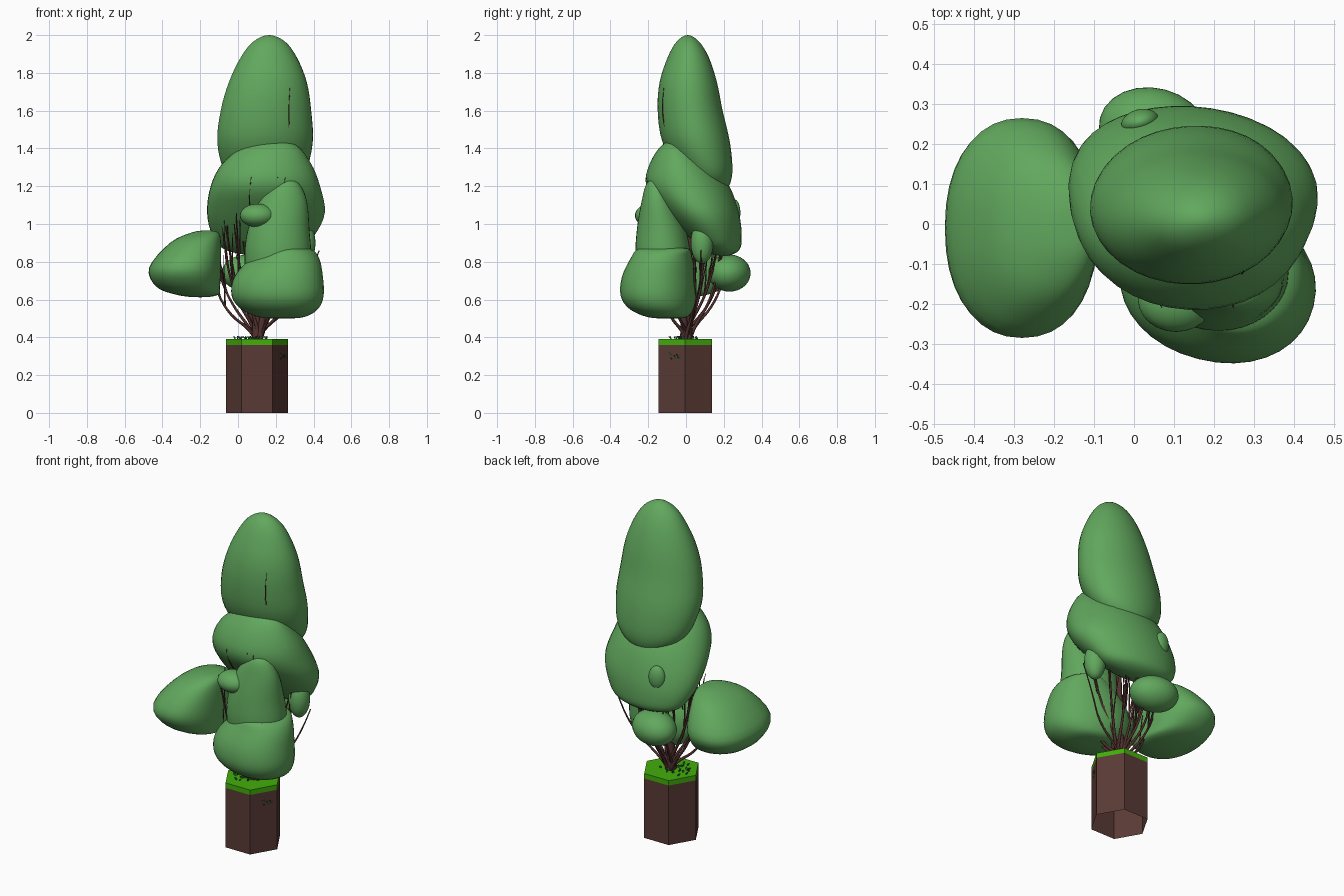
import bpy, bmesh, math, random
from mathutils import Vector

if "Cube" in bpy.data.objects:
    bpy.data.objects.remove(bpy.data.objects["Cube"])

random.seed(4)


def material(name, rgb):
    m = bpy.data.materials.new(name)
    m.diffuse_color = (*rgb, 1)
    m.use_nodes = True
    m.node_tree.nodes["Principled BSDF"].inputs["Base Color"].default_value = m.diffuse_color
    return m


LEAF = material("foliage_green", (0.12, 0.39, 0.11))
BARK = material("bark_brown", (0.085, 0.032, 0.028))
SOIL = material("soil_brown", (0.10, 0.042, 0.035))
GRASS = material("grass_green", (0.055, 0.42, 0.003))
SPROUT = material("sprout_green", (0.02, 0.12, 0.05))


def finish(name, bm, mat, smooth=False):
    me = bpy.data.meshes.new(name)
    bmesh.ops.recalc_face_normals(bm, faces=bm.faces)
    for f in bm.faces:
        f.smooth = smooth
    bm.to_mesh(me)
    bm.free()
    me.materials.append(mat)
    ob = bpy.data.objects.new(name, me)
    bpy.context.collection.objects.link(ob)
    return ob


def blob(name, sections, turn=0, power=1.0, sides=36, steps=4):
    """Smooth closed form through (z, cx, cy, rx, ry) sections, first and last are poles."""
    def ghost(s):
        return (s[0], s[1], s[2], -s[3], -s[4])
    pts = [ghost(sections[1])] + sections + [ghost(sections[-2])]
    rows = []
    for i in range(1, len(pts) - 2):
        for k in range(steps):
            t = k / steps
            rows.append([0.5 * (2 * b + (c - a) * t + (2 * a - 5 * b + 4 * c - d) * t * t
                                + (3 * b - a - 3 * c + d) * t ** 3)
                         for a, b, c, d in zip(*pts[i - 1:i + 3])])
    ct, st = math.cos(math.radians(turn)), math.sin(math.radians(turn))
    unit = []
    for j in range(sides):
        c, s = math.cos(2 * math.pi * j / sides), math.sin(2 * math.pi * j / sides)
        unit.append((math.copysign(abs(c) ** power, c), math.copysign(abs(s) ** power, s)))
    bm = bmesh.new()
    rings = []
    for z, cx, cy, rx, ry in rows[1:]:
        rings.append([bm.verts.new((cx + rx * u * ct - ry * v * st,
                                    cy + rx * u * st + ry * v * ct, z)) for u, v in unit])
    top = bm.verts.new((sections[0][1], sections[0][2], sections[0][0]))
    low = bm.verts.new((sections[-1][1], sections[-1][2], sections[-1][0]))
    for j in range(sides):
        n = (j + 1) % sides
        bm.faces.new((top, rings[0][j], rings[0][n]))
        bm.faces.new((low, rings[-1][n], rings[-1][j]))
        for r, s in zip(rings, rings[1:]):
            bm.faces.new((r[j], s[j], s[n], r[n]))
    return finish(name, bm, LEAF, True)


def egg(name, centre, radii, turn=0):
    x, y, z = centre
    rx, ry, rz = radii
    angles = [math.pi * i / 6 for i in range(7)]
    return blob(name, [(z + rz * math.cos(a), x, y, rx * math.sin(a), ry * math.sin(a))
                       for a in angles], turn, 1.0, 24)


# Foliage masses
blob("crown_foliage", [
    (2.0, .165, .01, 0, 0), (1.965, .165, .01, .085, .06), (1.88, .163, .012, .15, .11),
    (1.75, .158, .012, .207, .152), (1.60, .148, .022, .24, .172), (1.43, .143, .055, .253, .178),
    (1.27, .143, .11, .21, .135), (1.18, .145, .135, .11, .08), (1.15, .145, .15, 0, 0)], 4)
blob("middle_foliage", [
    (1.445, .18, -.05, 0, 0), (1.42, .175, -.055, .13, .07), (1.32, .152, -.027, .235, .165),
    (1.20, .145, .01, .29, .22), (1.06, .148, .085, .312, .195), (.94, .135, .15, .27, .145),
    (.86, .13, .19, .19, .09), (.83, .14, .20, 0, 0)], -3)
blob("front_upper_foliage", [
    (1.235, .265, -.16, 0, 0), (1.215, .262, -.16, .06, .048), (1.12, .24, -.15, .125, .085),
    (.97, .215, -.13, .163, .13), (.82, .21, -.12, .175, .145), (.70, .20, -.10, .14, .12),
    (.64, .20, -.10, 0, 0)])
blob("front_lower_foliage", [
    (.88, .27, -.12, 0, 0), (.87, .27, -.12, .11, .13), (.82, .25, -.13, .18, .16),
    (.72, .215, -.143, .236, .192), (.62, .21, -.145, .245, .196), (.55, .22, -.13, .205, .165),
    (.507, .23, -.10, .12, .10), (.50, .23, -.09, 0, 0)], -14, .95)
blob("left_foliage", [
    (.965, -.165, -.01, 0, 0), (.955, -.175, -.01, .07, .09), (.90, -.225, -.01, .135, .19),
    (.77, -.28, -.01, .19, .275), (.67, -.265, -.01, .17, .215), (.625, -.215, -.01, .11, .12),
    (.612, -.20, -.01, 0, 0)], 0, .9)
egg("back_foliage", (.05, .23, .74), (.14, .11, .098), -15)
egg("right_small_foliage", (.35, .085, .90), (.06, .06, .11))
egg("front_small_foliage", (.105, -.19, 1.045), (.095, .08, .062))
egg("back_small_foliage", (.015, .255, 1.06), (.048, .032, .07), 15)


# Hexagonal soil block, open underneath, with a grass layer on top
def hexagon(name, z0, z1, mat, bottom):
    bm = bmesh.new()
    rings = [[bm.verts.new((.101 + .164 * math.cos(math.pi * i / 3),
                            -.004 + .164 * math.sin(math.pi * i / 3), z))
              for i in range(6)] for z in (z0, z1)]
    for i in range(6):
        n = (i + 1) % 6
        bm.faces.new((rings[0][i], rings[0][n], rings[1][n], rings[1][i]))
    bm.faces.new(rings[1])
    if bottom:
        bm.faces.new(rings[0][::-1])
    finish(name, bm, mat)


hexagon("soil_block", 0, .36, SOIL, False)
hexagon("grass_layer", .36, .39, GRASS, True)

# Branches: tapered curves fanning out from the base, each with side twigs
curve = bpy.data.curves.new("branches", "CURVE")
curve.dimensions = "3D"
curve.bevel_depth = 1
curve.bevel_resolution = 1
curve.resolution_u = 4
curve.use_fill_caps = True


def stem(points, r0, r1):
    sp = curve.splines.new("NURBS")
    sp.points.add(len(points) - 1)
    for i, p in enumerate(points):
        sp.points[i].co = (*p, 1)
        sp.points[i].radius = r0 + (r1 - r0) * i / (len(points) - 1)
    sp.order_u = 3
    sp.use_endpoint_u = True


def jitter(s):
    return Vector([random.uniform(-s, s) for _ in range(3)])


def branch(tip, r=.011, twigs=4):
    a = random.uniform(0, 2 * math.pi)
    root = Vector((.10 + .02 * math.cos(a), .02 * math.sin(a), .38))
    tip = Vector(tip)
    d = tip - root
    pts = [root,
           root + Vector((d.x * .12, d.y * .12, d.z * .14)),
           root + Vector((d.x * .55, d.y * .55, d.z * .36)) + jitter(.012),
           root + Vector((d.x * .85, d.y * .85, d.z * .7)) + jitter(.012),
           tip]
    stem(pts, r, .003)
    for _ in range(twigs):
        s = pts[2].lerp(pts[3], random.random())
        e = s + Vector((d.x * .15, d.y * .15, d.z * .45)) + jitter(.03)
        stem([s, (s + e) / 2 + jitter(.012), e], r * .45, .0015)


for tip in [(-.16, -.06, .80), (-.14, .05, .86), (-.08, -.06, .96), (-.06, .04, 1.0),
            (-.02, -.07, 1.0), (.04, .06, 1.05), (.0, .22, .84), (.08, .24, .90),
            (.14, .22, .95), (.20, .18, .95), (.28, .12, .95), (.34, .06, .95),
            (.30, -.1, .75), (.2, -.15, .75)]:
    branch(tip)
branch((.43, .08, .86), .008, 0)
stem([(.10, 0, .38), (.095, 0, .47), (.11, .01, .7), (.14, .03, 1.2)], .03, .010)
stem([(.11, -.01, .38), (.13, -.01, .47), (.16, -.02, .8), (.2, -.03, 1.1)], .022, .008)

# Thin twigs breaking through the front of the foliage
for x, z in [(.06, 1.52), (.075, 1.56), (.10, 1.6), (.13, 1.66), (.15, 1.75), (.19, 1.73),
             (.205, 1.6), (.23, 1.62), (.27, 1.72)]:
    y = -.135 + max(0, abs(x - .15) - .04) * .22
    stem([(x * .6 + .06, -.06, 1.25), (x - .01, y + .03, 1.42), (x, y - .003, 1.54),
          (x, y - .009, 1.64), (x + .005, y, z)], .005, .001)
for x in (.06, .13, .2, .24):
    stem([(x, -.1, 1.05), (x, -.2, 1.17), (x + .01, -.21, 1.25)], .004, .001)

wood = bpy.data.objects.new("branches", curve)
bpy.context.collection.objects.link(wood)
curve.materials.append(BARK)
bpy.context.view_layer.objects.active = wood
wood.select_set(True)
bpy.ops.object.convert(target="MESH")

# Small sprouts on the grass and on the front right side of the block
bm = bmesh.new()


def leaf(p, d, w):
    side = d.orthogonal().normalized() * w
    mid = p + d * .5
    bm.faces.new([bm.verts.new(q) for q in (p, mid + side, p + d, mid - side)])


for _ in range(30):
    a, r = random.uniform(0, 2 * math.pi), random.uniform(.02, .085)
    p = Vector((.07 + r * math.cos(a), r * math.sin(a), .388))
    leaf(p, Vector((random.uniform(-.02, .02), random.uniform(-.02, .02), .02)), .006)
for _ in range(10):
    x = random.uniform(.215, .25)
    p = Vector((x, -.004 - (.265 - x) * 1.732, random.uniform(.28, .31)))
    leaf(p, Vector((.006, -.006, random.uniform(.005, .02))), .005)
finish("sprouts", bm, SPROUT)
